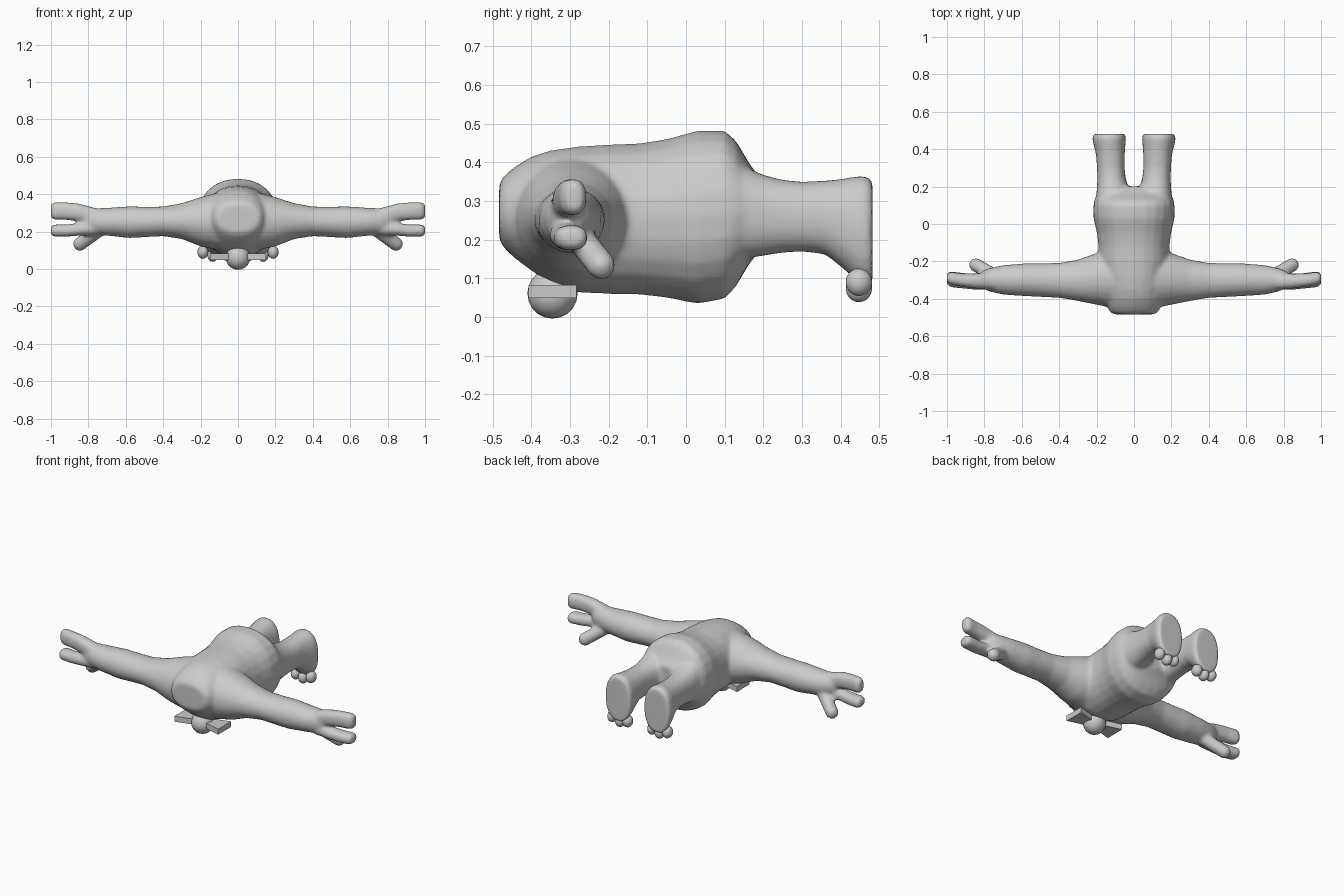
import bpy, bmesh, math
from mathutils import Vector, Matrix

if "Cube" in bpy.data.objects:
    bpy.data.objects.remove(bpy.data.objects["Cube"])

SEG = 24


def loft(bm, axis, stations, power=2.0, sign=1):
    """Stations: (pos, a_min, a_max, b_min, b_max); a, b are the other two axes in order."""
    others = [i for i in range(3) if i != axis]
    rings = []
    for pos, a0, a1, b0, b1 in stations:
        ring = []
        for k in range(SEG):
            t = 2 * math.pi * k / SEG
            c, s = math.cos(t), math.sin(t)
            co = [0, 0, 0]
            co[axis] = pos
            co[others[0]] = (a0 + a1) / 2 + (a1 - a0) / 2 * math.copysign(abs(c) ** (2 / power), c)
            co[others[1]] = (b0 + b1) / 2 + (b1 - b0) / 2 * math.copysign(abs(s) ** (2 / power), s)
            co[0] *= sign
            ring.append(bm.verts.new(co))
        rings.append(ring)
    for r, q in zip(rings, rings[1:]):
        for k in range(SEG):
            n = (k + 1) % SEG
            bm.faces.new((r[k], r[n], q[n], q[k]))
    bm.faces.new(rings[0])
    bm.faces.new(rings[-1])


def ball(bm, co, r, scale=(1, 1, 1)):
    m = Matrix.Translation(co) @ Matrix.Diagonal((*scale, 1))
    bmesh.ops.create_uvsphere(bm, u_segments=16, v_segments=10, radius=r, matrix=m)


def finish(bm, name, angle=30):
    bmesh.ops.recalc_face_normals(bm, faces=bm.faces[:])
    me = bpy.data.meshes.new(name)
    bm.to_mesh(me)
    bm.free()
    ob = bpy.data.objects.new(name, me)
    bpy.context.collection.objects.link(ob)
    bpy.ops.object.select_all(action='DESELECT')
    ob.select_set(True)
    bpy.context.view_layer.objects.active = ob
    bpy.ops.object.shade_smooth_by_angle(angle=math.radians(angle))
    return ob


# Body: torso, arms, hands and legs fused into one skin
bm = bmesh.new()
torso = [(-0.483, .11, .20, .345), (-.468, .13, .175, .368), (-.44, .145, .15, .39),
         (-.40, .155, .12, .415), (-.35, .165, .085, .431), (-.28, .18, .063, .441),
         (-.20, .19, .06, .446), (-.12, .19, .058, .449), (-.05, .198, .05, .460),
         (.03, .217, .034, .482), (.10, .217, .047, .482), (.13, .212, .08, .455),
         (.165, .195, .14, .395), (.20, .12, .18, .35)]
loft(bm, 1, [(y, -w, w, z0, z1) for y, w, z0, z1 in torso], 2.2)

arm = [(0, -.46, -.12, .09, .42), (.1, -.452, -.125, .10, .41), (.2, -.432, -.155, .12, .385),
       (.3, -.412, -.19, .16, .352), (.4, -.395, -.208, .175, .334), (.5, -.390, -.21, .17, .333),
       (.58, -.386, -.21, .165, .335), (.7, -.378, -.22, .178, .327), (.77, -.362, -.235, .185, .325),
       (.81, -.345, -.25, .195, .325), (.835, -.33, -.27, .22, .305)]
upper_finger = [(.76, -.35, -.26, .24, .325), (.85, -.345, -.265, .255, .350), (.92, -.336, -.264, .262, .357),
                (.98, -.326, -.256, .262, .358), (1.0, -.312, -.265, .272, .348)]
lower_finger = [(.76, -.35, -.26, .18, .26), (.85, -.352, -.268, .178, .245), (.92, -.345, -.26, .172, .238),
                (.985, -.338, -.252, .172, .238), (1.0, -.325, -.265, .182, .228)]
leg = [(.02, .02, .20, .14, .40), (.15, .022, .202, .15, .39), (.2, .032, .198, .158, .368),
       (.25, .045, .196, .166, .355), (.3, .05, .198, .169, .35), (.36, .05, .202, .162, .353),
       (.40, .048, .21, .13, .357), (.44, .044, .22, .095, .364), (.465, .042, .223, .08, .366),
       (.482, .05, .215, .085, .352)]
for s in (1, -1):
    loft(bm, 0, arm, 2, s)
    loft(bm, 0, upper_finger, 2.4, s)
    loft(bm, 0, lower_finger, 2.4, s)
    loft(bm, 1, leg, 2.3, s)
    a, b = Vector((s * .74, -.28, .21)), Vector((s * .845, -.219, .134))
    for i in range(9):
        ball(bm, a.lerp(b, i / 8), .038)
body = finish(bm, "body", 60)
mod = body.modifiers.new("fuse", 'REMESH')
mod.mode = 'VOXEL'
mod.voxel_size = 0.01
mod.use_smooth_shade = True
sm = body.modifiers.new("soften", 'SMOOTH')
sm.factor = 0.5
sm.iterations = 8

# Toes: three small balls under each foot
for s, side in ((1, "right"), (-1, "left")):
    bm = bmesh.new()
    for x, z in ((.085, .085), (.135, .074), (.188, .09)):
        ball(bm, (s * x, .447, z), .034, (.85, 1, 1.05))
    finish(bm, side + "_toes", 60)

# Bow tie: knot with two flaring wings
bm = bmesh.new()
bmesh.ops.create_uvsphere(bm, u_segments=16, v_segments=10, radius=.065,
                          matrix=Matrix.Translation((0, -.345, .061)))
finish(bm, "bow_knot", 60)
for s, side in ((1, "right"), (-1, "left")):
    bm = bmesh.new()
    bmesh.ops.create_cube(bm, size=1)
    for v in bm.verts:
        outer = v.co.x > 0
        v.co = Vector((s * (.15 if outer else .03),
                       -.345 + v.co.y * (.125 if outer else .06),
                       .066 + v.co.z * .034))
    finish(bm, side + "_bow_wing")
